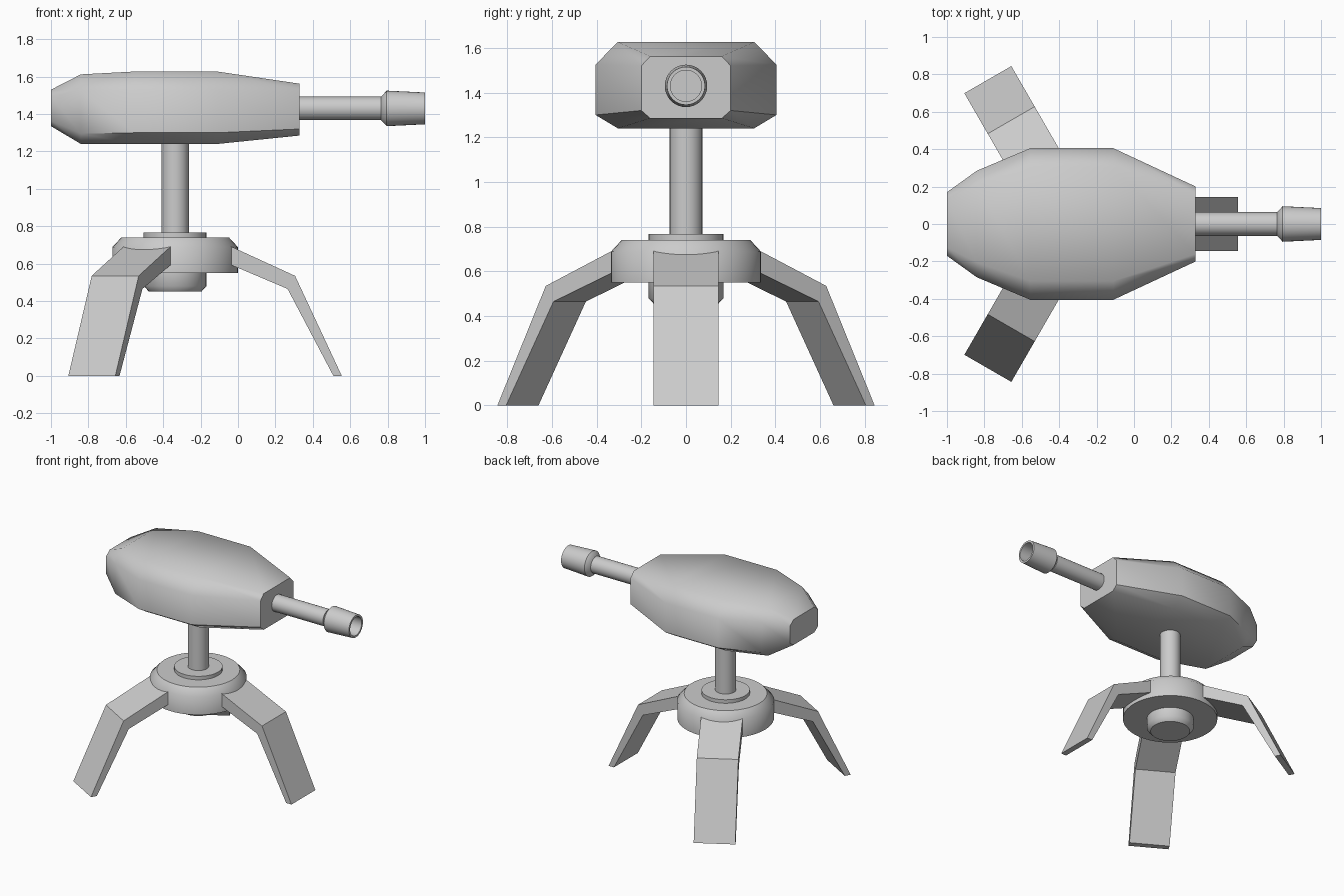
import bpy, bmesh
from math import cos, sin, pi, radians
from mathutils import Matrix, Vector

cube = bpy.data.objects.get("Cube")
if cube:
    bpy.data.objects.remove(cube, do_unlink=True)

grey = bpy.data.materials.new("plain grey")
grey.use_nodes = True
colour = (0.6, 0.6, 0.6, 1)
grey.diffuse_color = colour
grey.node_tree.nodes["Principled BSDF"].inputs["Base Color"].default_value = colour

AXIS_X = -0.336      # vertical axis of the stand
BARREL_Z = 1.43      # height of the gun barrel


def loft(name, rings, matrix=Matrix(), smooth=None):
    """Skin a list of equal-sized point rings and cap both ends."""
    bm = bmesh.new()
    loops = [[bm.verts.new(matrix @ Vector(p)) for p in ring] for ring in rings]
    n = len(loops[0])
    for a, b in zip(loops, loops[1:]):
        for i in range(n):
            j = (i + 1) % n
            bm.faces.new((a[i], a[j], b[j], b[i]))
    bm.faces.new(loops[0][::-1])
    bm.faces.new(loops[-1])
    bmesh.ops.recalc_face_normals(bm, faces=bm.faces)
    mesh = bpy.data.meshes.new(name)
    bm.to_mesh(mesh)
    bm.free()
    mesh.materials.append(grey)
    obj = bpy.data.objects.new(name, mesh)
    bpy.context.collection.objects.link(obj)
    if smooth:
        bpy.ops.object.select_all(action='DESELECT')
        obj.select_set(True)
        bpy.context.view_layer.objects.active = obj
        bpy.ops.object.shade_smooth_by_angle(angle=radians(smooth))
    return obj


def lathe(name, profile, matrix, sides=32):
    """Turn (radius, height) pairs around the local z axis."""
    rings = [[(r * cos(2 * pi * i / sides), r * sin(2 * pi * i / sides), h)
              for i in range(sides)] for r, h in profile]
    return loft(name, rings, matrix, smooth=45)


# Stand: hub, collar, underside boss and post
upright = Matrix.Translation((AXIS_X, 0, 0))
lathe("hub", [(0.336, 0.55), (0.336, 0.688), (0.288, 0.74)], upright, 48)
lathe("collar", [(0.168, 0.73), (0.168, 0.767)], upright)
lathe("underside_boss", [(0.14, 0.45), (0.167, 0.48), (0.167, 0.56)], upright)
lathe("post", [(0.073, 0.75), (0.073, 1.3)], upright)

# Three bent legs spaced evenly round the hub
leg_profile = [(0.25, 0.714), (0.641, 0.535), (0.891, 0),
               (0.846, 0), (0.601, 0.465), (0.25, 0.614)]
for k, name in enumerate(("front_leg", "left_leg", "right_leg")):
    turn = upright @ Matrix.Rotation(k * 2 * pi / 3, 4, 'Z')
    loft(name, [[(r, y, z) for r, z in leg_profile] for y in (-0.145, 0.145)], turn)


# Gun body: chamfered rectangular sections along x
def section(x, half, flat, bottom, low, high, top):
    right = [(x, flat, bottom), (x, half, low), (x, half, high), (x, flat, top)]
    return right + [(x, -y, z) for x, y, z in reversed(right)]


loft("body", [
    section(-1.0, 0.17, 0.125, 1.335, 1.365, 1.495, 1.53),
    section(-0.84, 0.285, 0.205, 1.24, 1.295, 1.525, 1.612),
    section(-0.555, 0.405, 0.305, 1.24, 1.3, 1.525, 1.627),
    section(-0.11, 0.405, 0.305, 1.24, 1.3, 1.525, 1.627),
    section(0.33, 0.2, 0.16, 1.285, 1.32, 1.52, 1.562),
], smooth=50)

# Barrel and hollow muzzle along +x
along = Matrix.Translation((0, 0, BARREL_Z)) @ Matrix.Rotation(pi / 2, 4, 'Y')
lathe("barrel", [(0.063, 0.3), (0.063, 0.82)], along)
lathe("muzzle", [(0.063, 0.765), (0.095, 0.795), (0.085, 1.0),
                 (0.07, 1.0), (0.07, 0.84)], along)
